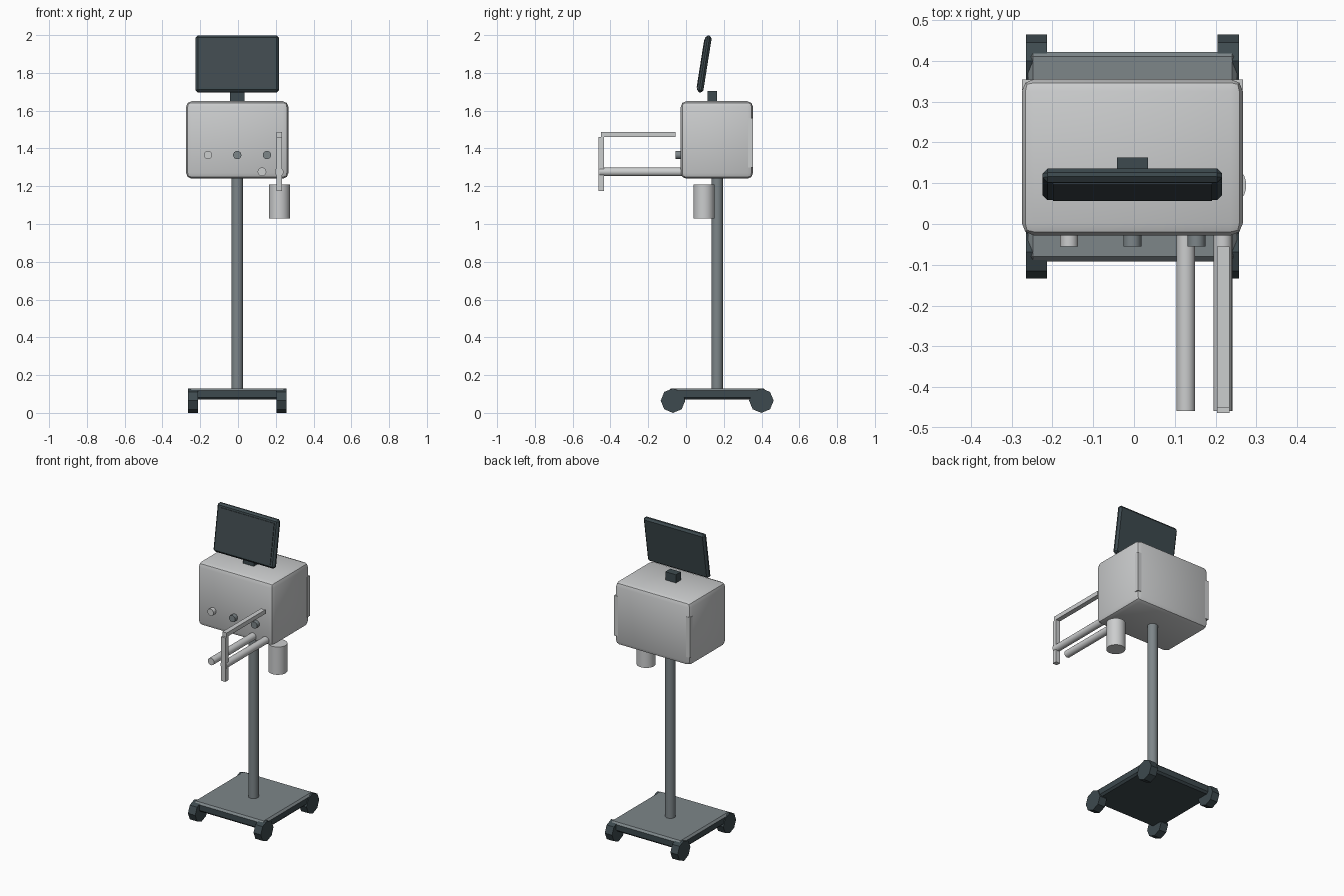
import bpy, math
from mathutils import Matrix, Vector

old = bpy.data.objects.get("Cube")
if old:
    bpy.data.objects.remove(old, do_unlink=True)

CX = -0.004    # centre line of the cart
PY = 0.165     # depth of the pole axis


def material(name, rgb):
    m = bpy.data.materials.new(name)
    m.use_nodes = True
    col = (*rgb, 1.0)
    m.diffuse_color = col
    m.node_tree.nodes["Principled BSDF"].inputs["Base Color"].default_value = col
    return m


LIGHT = material("light grey", (0.60, 0.61, 0.615))
GREY = material("mid grey", (0.205, 0.237, 0.25))
DARK = material("dark slate", (0.047, 0.068, 0.077))
SCREEN = material("screen slate", (0.052, 0.068, 0.077))


def finish(ob, name, mat, bevel=0, segments=1):
    ob.name = name
    ob.data.materials.append(mat)
    if bevel:
        mod = ob.modifiers.new("bevel", "BEVEL")
        mod.width = bevel
        mod.segments = segments
        bpy.ops.object.modifier_apply(modifier="bevel")
    return ob


def box(name, mat, x, y, z, bevel=0, segments=1):
    """Box from (min, max) pairs on each axis."""
    bpy.ops.mesh.primitive_cube_add(size=1)
    ob = bpy.context.object
    mid = [(a + b) / 2 for a, b in (x, y, z)]
    size = [b - a for a, b in (x, y, z)]
    ob.data.transform(Matrix.Diagonal((*size, 1)))
    ob.location = mid
    return finish(ob, name, mat, bevel, segments)


def cylinder(name, mat, centre, radius, length, axis="Z", sides=24):
    rot = {"X": (0, math.pi / 2, 0), "Y": (math.pi / 2, 0, 0), "Z": (0, 0, 0)}[axis]
    bpy.ops.mesh.primitive_cylinder_add(vertices=sides, radius=radius, depth=length,
                                        location=centre, rotation=rot)
    ob = finish(bpy.context.object, name, mat)
    if sides > 8:
        bpy.ops.object.shade_smooth_by_angle(angle=math.radians(30))
    return ob


def span(half, centre=CX):
    return (centre - half, centre + half)


# Base slab: grey top and upper chamfer, dark sides and underside
base = box("base", DARK, span(0.256), span(0.257, PY), (0.07, 0.13), 0.012)
base.data.materials.append(GREY)
for p in base.data.polygons:
    if p.normal.z > 0.3:
        p.material_index = 1

# Castor wheels
for sx, side in ((-1, "right"), (1, "left")):
    for sy, end in ((-1, "front"), (1, "back")):
        cylinder(f"{end}_{side}_wheel", DARK, (CX + sx * 0.235, PY + sy * 0.234, 0.065),
                 0.065, 0.052, "X", 8)

# Pole
cylinder("pole", GREY, (CX, PY, 0.685), 0.031, 1.13)

# Cabinet with a square-edged rear panel
cabinet = box("cabinet", LIGHT, span(0.271), (-0.028, 0.355), (1.24, 1.65), 0.03, 2)
bpy.ops.object.shade_smooth_by_angle(angle=math.radians(30))
box("rear_panel", LIGHT, span(0.271), (0.328, 0.354), (1.30, 1.56))

# Front knobs
for name, dx, mat in (("right", -0.155, LIGHT), ("middle", 0, GREY), ("left", 0.157, GREY)):
    cylinder(name + "_knob", mat, (CX + dx, -0.038, 1.365), 0.022, 0.034, "Y", 16)

# Hose ports and angled bracket reaching forward
for name, x in (("inner_tube", 0.127), ("outer_tube", 0.218)):
    cylinder(name, LIGHT, (x, -0.24, 1.276), 0.023, 0.436, "Y", 20)
box("bracket_arm", LIGHT, (0.203, 0.234), (-0.45, -0.055), (1.46, 1.487))
box("bracket_upright", LIGHT, (0.203, 0.234), (-0.463, -0.433), (1.175, 1.46))

# Canister under the cabinet
cylinder("canister", LIGHT, (0.219, 0.095, 1.12), 0.056, 0.18, sides=32)

# Monitor mount, tilted monitor and its screen plate
box("monitor_mount", DARK, span(0.038), (0.113, 0.163), (1.64, 1.703))
TILT = Matrix.Rotation(math.radians(-9), 4, "X")
CENTRE = Vector((CX, 0.097, 1.847))
monitor = box("monitor", DARK, span(0.22, 0), span(0.017, 0), span(0.152, 0), 0.012)
screen = box("screen", SCREEN, span(0.195, 0), (-0.021, -0.016), span(0.128, 0))
for ob in (monitor, screen):
    ob.data.transform(Matrix.Translation(ob.location))
    ob.matrix_world = Matrix.Translation(CENTRE) @ TILT
